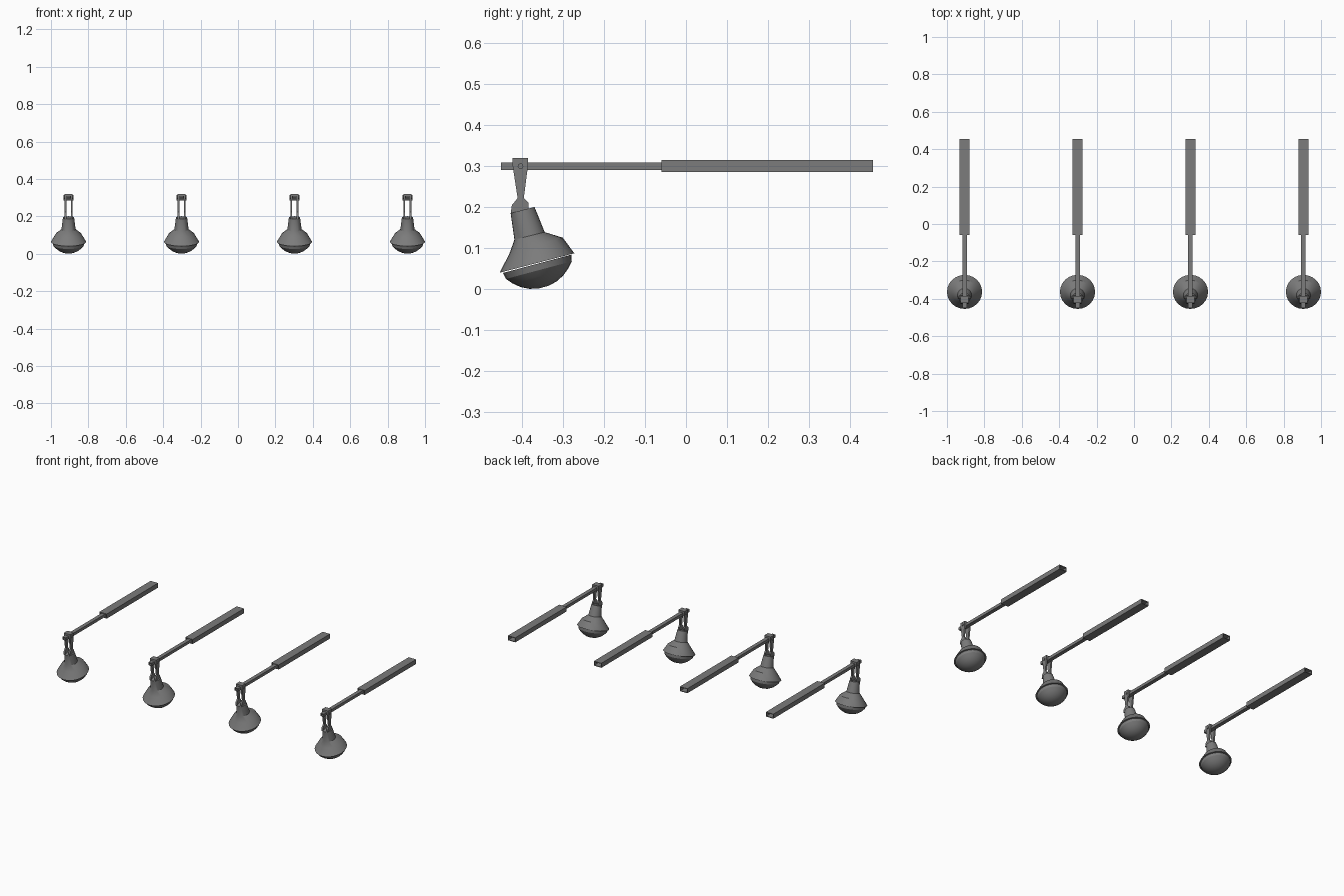
import bpy, bmesh
from math import sin, cos, tau
from mathutils import Vector

cube = bpy.data.objects.get("Cube")
if cube:
    bpy.data.objects.remove(cube)

metal = bpy.data.materials.new("dark_grey_metal")
metal.use_nodes = True
GREY = (0.2, 0.2, 0.2, 1)
metal.diffuse_color = GREY
metal.node_tree.nodes["Principled BSDF"].inputs["Base Color"].default_value = GREY

SIDES = 24
LAMPS = (-0.906, -0.302, 0.302, 0.906)


def finish(bm, name, x, smooth=False):
    bmesh.ops.recalc_face_normals(bm, faces=bm.faces)
    mesh = bpy.data.meshes.new(name)
    bm.to_mesh(mesh)
    bm.free()
    mesh.materials.append(metal)
    ob = bpy.data.objects.new(name, mesh)
    ob.location.x = x
    bpy.context.collection.objects.link(ob)
    if smooth:
        bpy.ops.object.select_all(action='DESELECT')
        ob.select_set(True)
        bpy.context.view_layer.objects.active = ob
        bpy.ops.object.shade_smooth_by_angle(angle=0.5)


def bridge(bm, a, b):
    for i in range(len(a)):
        j = (i + 1) % len(a)
        bm.faces.new((a[i], a[j], b[j], b[i]))


def loft(name, x, rings, smooth=True):
    """Skin round rings given as (y, z, radius, slope), closing both ends."""
    bm = bmesh.new()
    loops = []
    for y, z, r, slope in rings:
        side = Vector((0, 1, slope)).normalized()
        loops.append([bm.verts.new(Vector((r * cos(tau * i / SIDES), y, z))
                                   + side * r * sin(tau * i / SIDES))
                      for i in range(SIDES)])
    for a, b in zip(loops, loops[1:]):
        bridge(bm, a, b)
    bm.faces.new(loops[0])
    bm.faces.new(loops[-1])
    finish(bm, name, x, smooth)


def tube(name, x, y0, y1, z, w, h, wall):
    """Open rectangular tube running along y."""
    bm = bmesh.new()

    def loop(y, inset):
        a, b = w - inset, h - inset
        return [bm.verts.new((sx * a, y, z + sz * b))
                for sx, sz in ((-1, -1), (1, -1), (1, 1), (-1, 1))]
    loops = [loop(y0, 0), loop(y1, 0), loop(y1, wall), loop(y0, wall)]
    for i in range(4):
        bridge(bm, loops[i], loops[(i + 1) % 4])
    finish(bm, name, x)


def plate(name, x, profile, x0, x1):
    """Extrude a (y, z) outline across x."""
    bm = bmesh.new()
    ends = [[bm.verts.new((px, y, z)) for y, z in profile] for px in (x0, x1)]
    bridge(bm, *ends)
    for end in ends:
        bm.faces.new(end)
    finish(bm, name, x)


# Side outline of a hanger arm, wide at clamp and foot
ARM = [(-0.422, 0.32), (-0.422, 0.3), (-0.41, 0.222), (-0.424, 0.205),
       (-0.427, 0.185), (-0.383, 0.195), (-0.383, 0.21), (-0.395, 0.222),
       (-0.385, 0.3), (-0.385, 0.32)]
CAP = [(-0.422, 0.309), (-0.385, 0.309), (-0.385, 0.32), (-0.422, 0.32)]

# Flared shade, slightly offset rings tilted forward
SHADE = [(-0.398, 0.193, 0.030, 0.26), (-0.381, 0.130, 0.038, 0.25),
         (-0.365, 0.106, 0.068, 0.3), (-0.363, 0.064, 0.094, 0.26)]

# Domed lens below the rim: radius and depth along the tilted axis
DOME = [(0.086, 0.002), (0.083, 0.018), (0.071, 0.032), (0.054, 0.046),
        (0.034, 0.056), (0.012, 0.061)]
LENS = [(-0.363 + 0.258 * d, 0.064 - 0.966 * d, r, 0.267) for r, d in DOME]

for n, x in enumerate(LAMPS, 1):
    tube(f"sleeve_{n}", x, -0.06, 0.455, 0.3, 0.026, 0.0145, 0.004)
    tube(f"rod_{n}", x, -0.45, -0.02, 0.3, 0.012, 0.009, 0.003)
    for side, s in (("left", 1), ("right", -1)):
        plate(f"hanger_{side}_{n}", x, ARM, s * 0.012, s * 0.022)
    plate(f"clamp_top_{n}", x, CAP, -0.022, 0.022)
    # Cross pin through the clamp
    pin = [(-0.403 + 0.007 * cos(tau * i / 8), 0.3 + 0.007 * sin(tau * i / 8))
           for i in range(8)]
    plate(f"pin_{n}", x, pin, -0.026, 0.026)
    loft(f"shade_{n}", x, SHADE)
    loft(f"lens_{n}", x, LENS)
